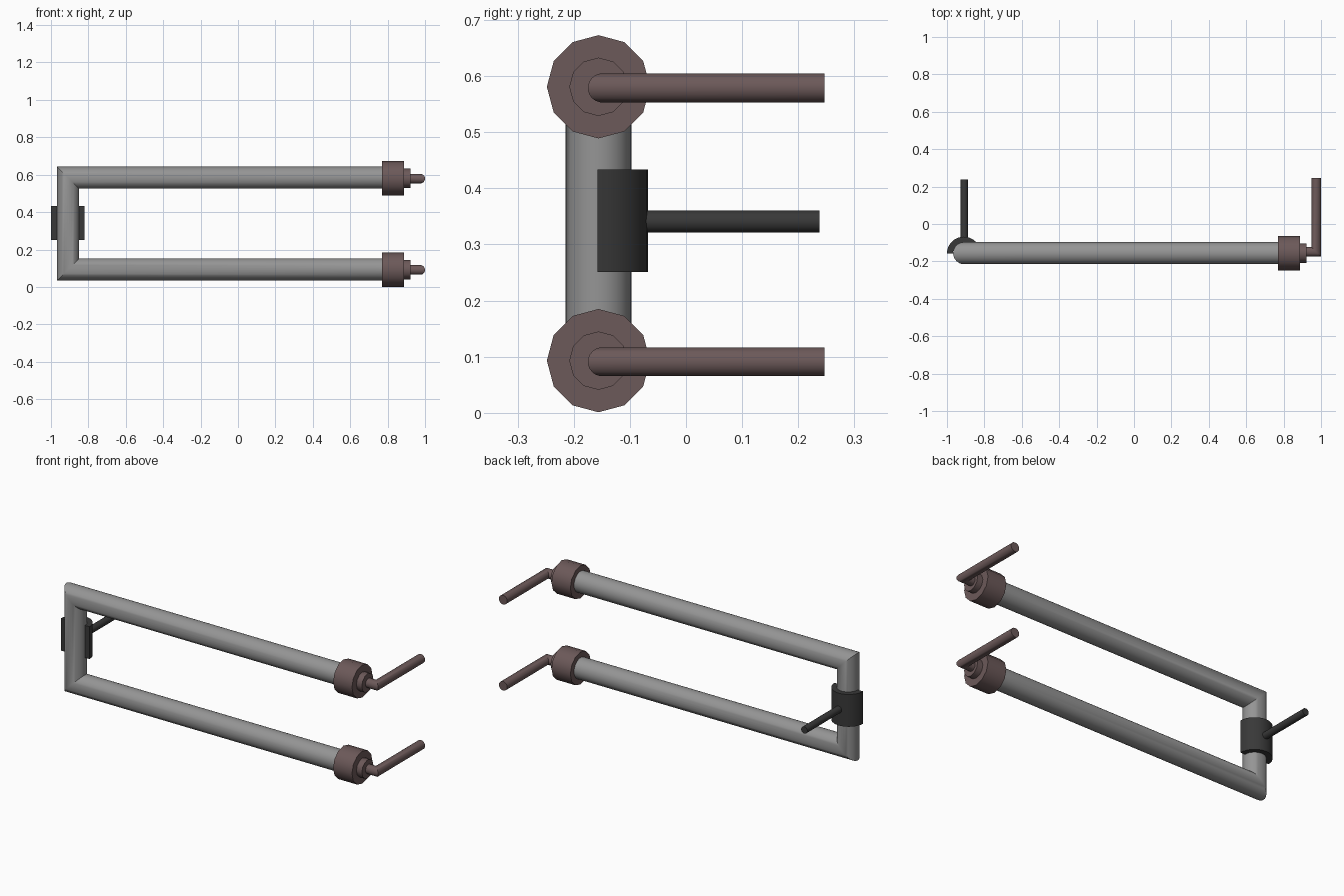
import bpy, bmesh
from math import pi, sin, cos, radians
from mathutils import Vector

if "Cube" in bpy.data.objects:
    bpy.data.objects.remove(bpy.data.objects["Cube"])


def material(name, rgb):
    m = bpy.data.materials.new(name)
    m.diffuse_color = (*rgb, 1)
    m.use_nodes = True
    m.node_tree.nodes["Principled BSDF"].inputs["Base Color"].default_value = m.diffuse_color
    return m


BROWN = material("brown_metal", (0.15, 0.10, 0.10))
DARK = material("dark_metal", (0.04, 0.04, 0.04))
GREY = material("grey_metal", (0.30, 0.30, 0.30))


def finish(name, bm, mat):
    bmesh.ops.recalc_face_normals(bm, faces=bm.faces)
    me = bpy.data.meshes.new(name)
    bm.to_mesh(me)
    bm.free()
    ob = bpy.data.objects.new(name, me)
    bpy.context.collection.objects.link(ob)
    me.materials.append(mat)
    bpy.ops.object.select_all(action='DESELECT')
    ob.select_set(True)
    bpy.context.view_layer.objects.active = ob
    bpy.ops.object.shade_smooth_by_angle(angle=radians(35))
    return ob


def pipe(name, path, r, sides, mat):
    """Sweep a circle along a path with true mitred corners."""
    pts = [Vector(p) for p in path]
    dirs = [(b - a).normalized() for a, b in zip(pts, pts[1:])]
    d = dirs[0]
    u = d.orthogonal().normalized()
    v = d.cross(u)
    bm = bmesh.new()
    ring = [pts[0] + r * (u * cos(2 * pi * i / sides) + v * sin(2 * pi * i / sides))
            for i in range(sides)]
    rings = [[bm.verts.new(c) for c in ring]]
    for k, d in enumerate(dirs):
        end = pts[k + 1]
        n = d + dirs[k + 1] if k + 1 < len(dirs) else d
        ring = [c + d * ((end - c).dot(n) / d.dot(n)) for c in ring]
        rings.append([bm.verts.new(c) for c in ring])
    for a, b in zip(rings, rings[1:]):
        for i in range(sides):
            j = (i + 1) % sides
            bm.faces.new((a[i], a[j], b[j], b[i]))
    bm.faces.new(rings[0])
    bm.faces.new(rings[-1])
    return finish(name, bm, mat)


def stepped_collar(name, center, profile, sides, mat):
    """Lathe (x, radius) steps around the x axis."""
    cy, cz = center
    bm = bmesh.new()
    rings = [[bm.verts.new((x, cy + r * cos(2 * pi * i / sides), cz + r * sin(2 * pi * i / sides)))
              for i in range(sides)] for x, r in profile]
    for a, b in zip(rings, rings[1:]):
        for i in range(sides):
            j = (i + 1) % sides
            bm.faces.new((a[i], a[j], b[j], b[i]))
    bm.faces.new(rings[0])
    bm.faces.new(rings[-1])
    return finish(name, bm, mat)


Y, LEFT, LOW, HIGH = -0.156, -0.908, 0.094, 0.581

# U-shaped main tube
pipe("main_tube", [(0.78, Y, LOW), (LEFT, Y, LOW), (LEFT, Y, HIGH + 0.003), (0.78, Y, HIGH + 0.003)],
     0.059, 32, GREY)

# Twelve-sided collars and bent rods at both open ends
for label, z in (("lower", LOW - 0.001), ("upper", HIGH)):
    stepped_collar(label + "_collar", (Y, z),
                   [(0.77, 0.092), (0.888, 0.092), (0.888, 0.052), (0.922, 0.052)], 12, BROWN)
    pipe(label + "_bent_rod", [(0.90, -0.149, z - 0.002), (0.974, -0.149, z - 0.002), (0.974, 0.247, z - 0.002)],
         0.026, 20, BROWN)

# Half-round clamp behind the vertical tube
bm = bmesh.new()
N = 16
secs = []
for i in range(N + 1):
    c, s = cos(pi * i / N), sin(pi * i / N)
    secs.append([bm.verts.new((-0.910 + r * c, -0.158 + r * s, z))
                 for r, z in ((0.058, 0.251), (0.090, 0.251), (0.090, 0.434), (0.058, 0.434))])
for a, b in zip(secs, secs[1:]):
    for k in range(4):
        bm.faces.new((a[k], a[(k + 1) % 4], b[(k + 1) % 4], b[k]))
bm.faces.new(secs[0])
bm.faces.new(secs[-1])
finish("half_clamp", bm, DARK)

# Rod from the clamp
pipe("clamp_rod", [(LEFT, -0.08, 0.341), (LEFT, 0.238, 0.341)], 0.0195, 20, DARK)
